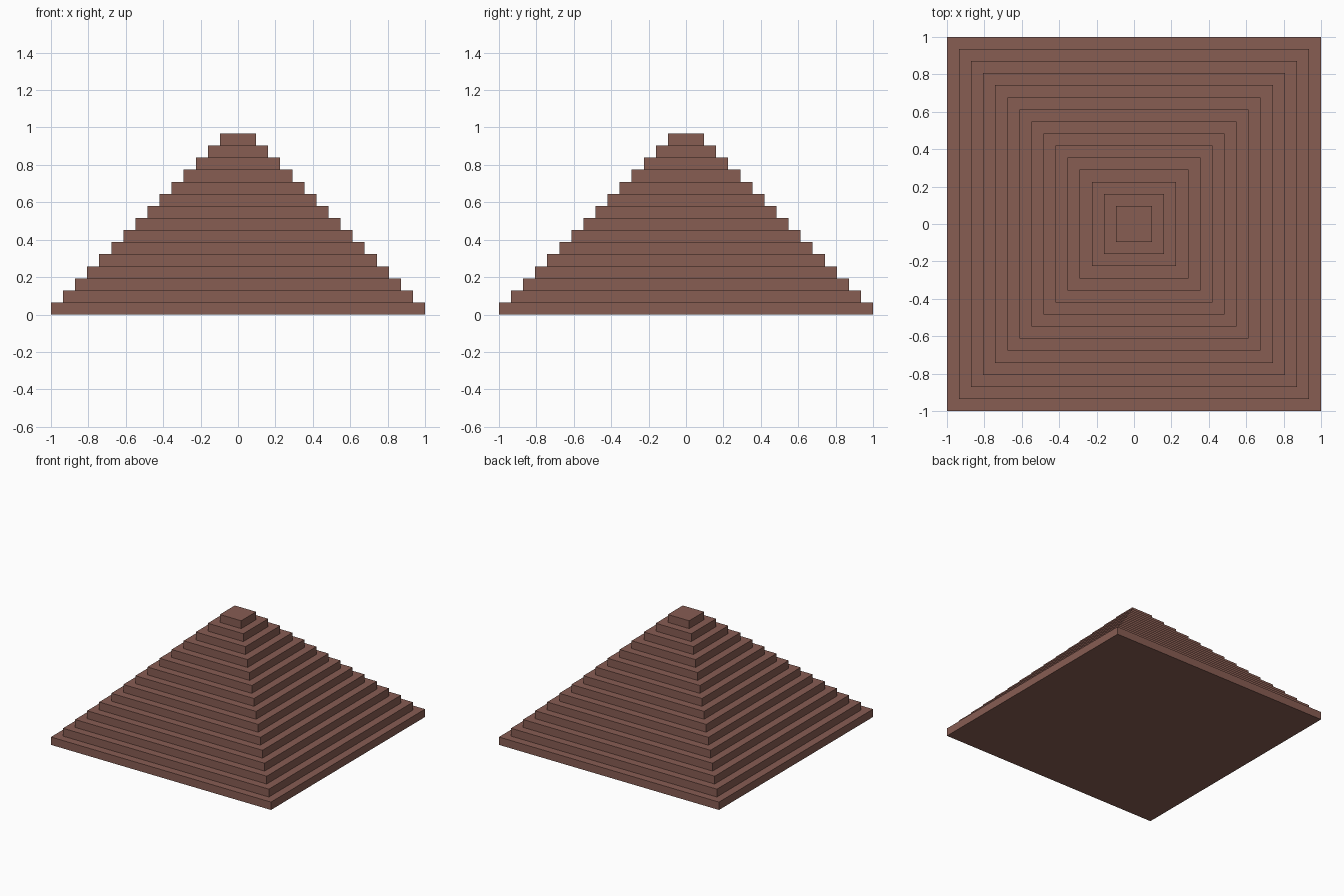
import bpy
import bmesh
from mathutils import Matrix, Vector

cube = bpy.data.objects.get("Cube")
if cube:
    bpy.data.objects.remove(cube, do_unlink=True)

STEPS = 15
UNIT = 2 / (2 * STEPS + 1)      # step height, equal to the tread depth

# Brown stone
stone = bpy.data.materials.new("brown_stone")
stone.use_nodes = True
colour = (0.245, 0.109, 0.086, 1)
stone.diffuse_color = colour
stone.node_tree.nodes["Principled BSDF"].inputs["Base Color"].default_value = colour


def add_slab(name, width, bottom, height):
    """Square slab centred on the z axis."""
    bm = bmesh.new()
    place = Matrix.LocRotScale(Vector((0, 0, height / 2)), None,
                               Vector((width, width, height)))
    bmesh.ops.create_cube(bm, size=1, matrix=place)
    mesh = bpy.data.meshes.new(name)
    bm.to_mesh(mesh)
    bm.free()
    mesh.materials.append(stone)
    slab = bpy.data.objects.new(name, mesh)
    slab.location.z = bottom
    bpy.context.collection.objects.link(slab)


# Stacked steps, each one tread narrower on every side
for i in range(STEPS):
    name = "base_step" if i == 0 else "top_step" if i == STEPS - 1 else f"step_{i + 1}"
    add_slab(name, 2 - 2 * i * UNIT, i * UNIT, UNIT)
